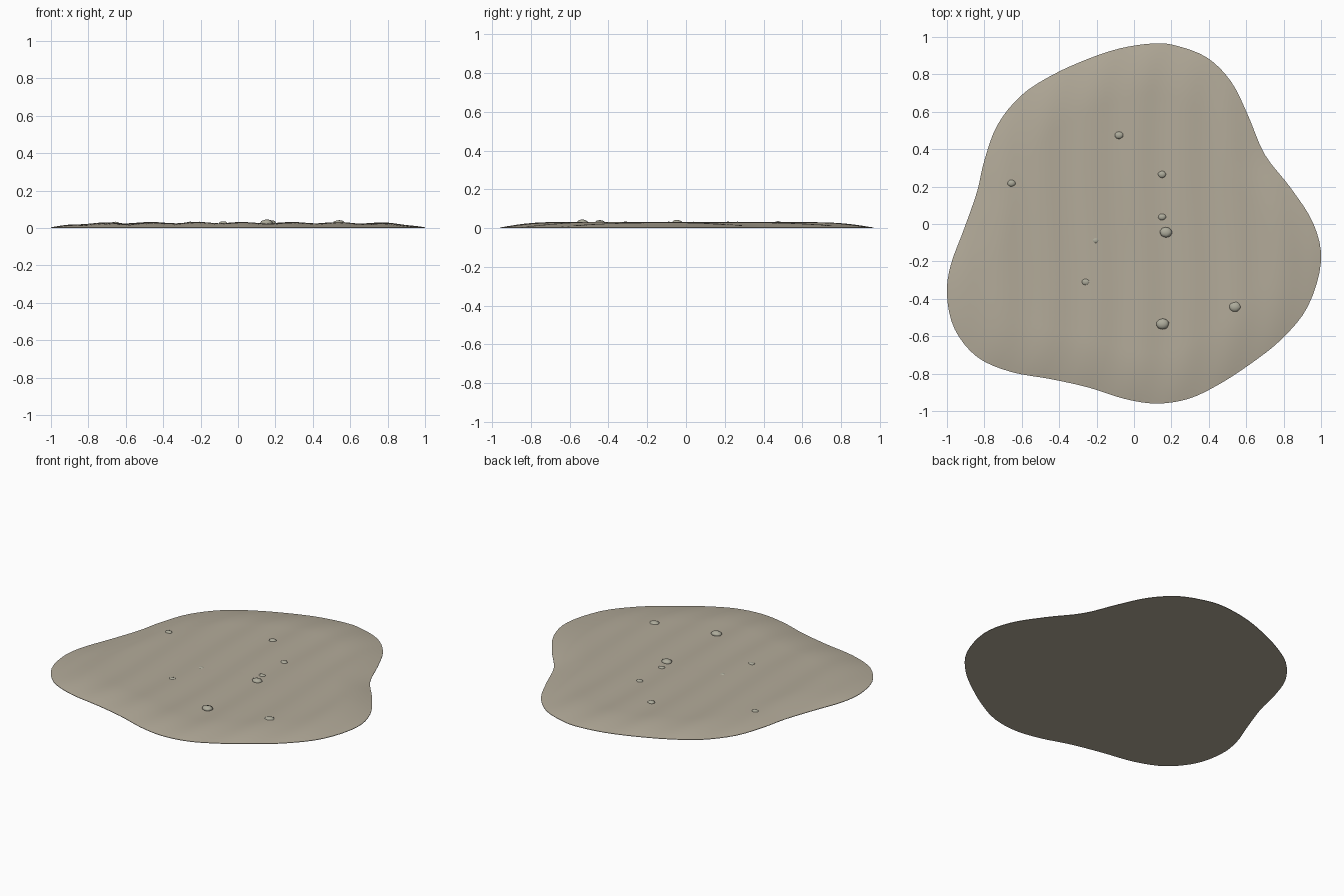
import bpy, bmesh, math, random
from mathutils import Vector

random.seed(4)
if "Cube" in bpy.data.objects:
    bpy.data.objects.remove(bpy.data.objects["Cube"])


def material(name, rgb):
    m = bpy.data.materials.new(name)
    m.use_nodes = True
    m.diffuse_color = (*rgb, 1)
    m.node_tree.nodes["Principled BSDF"].inputs["Base Color"].default_value = (*rgb, 1)
    return m


def finish(bm, name, mat, angle):
    bmesh.ops.recalc_face_normals(bm, faces=bm.faces)
    mesh = bpy.data.meshes.new(name)
    bm.to_mesh(mesh)
    bm.free()
    mesh.materials.append(mat)
    ob = bpy.data.objects.new(name, mesh)
    bpy.context.collection.objects.link(ob)
    bpy.ops.object.select_all(action='DESELECT')
    ob.select_set(True)
    bpy.context.view_layer.objects.active = ob
    bpy.ops.object.shade_smooth_by_angle(angle=math.radians(angle))
    return ob


sand = material("pale sand", (0.45, 0.405, 0.32))
stone = material("grey stone", (0.42, 0.41, 0.33))

# Shoreline control points, joined by a closed smooth curve
shore = [Vector(p) for p in (
    (1, -.2), (.96, 0), (.84, .19), (.7, .37), (.61, .58), (.52, .76), (.39, .89),
    (.22, .955), (.1, .965), (-.07, .94), (-.24, .885), (-.43, .8), (-.6, .69),
    (-.73, .53), (-.8, .34), (-.84, .17), (-.91, -.03), (-.98, -.22), (-1, -.38),
    (-.96, -.56), (-.84, -.71), (-.66, -.79), (-.44, -.83), (-.24, -.875),
    (-.05, -.935), (.12, -.96), (.29, -.935), (.45, -.86), (.62, -.75),
    (.79, -.615), (.93, -.44))]


def smooth_loop(pts, steps):
    out = []
    for i in range(len(pts)):
        a, b, c, d = (pts[(i + k) % len(pts)] for k in (-1, 0, 1, 2))
        for s in range(steps):
            t = s / steps
            out.append(b + (c - a) * t / 2 + (2 * a - 5 * b + 4 * c - d) * t * t / 2
                       + (3 * b - a - 3 * c + d) * t ** 3 / 2)
    return out


def ground_height(x, y, r):
    """Low mound with wind ripples that fade out at the shore."""
    rise = min(1, (1 - r) / .28)
    rise = rise * (2 - rise)
    ripple = math.cos(math.tau * (x - .03 + .015 * math.sin(4 * y)) / .25)
    return .003 + rise * (.024 + .0035 * ripple + .001 * math.sin(5 * y + 9 * x))


# Sand patch: concentric rings, a thin rim and a flat underside
outline = smooth_loop(shore, 4)
rings = 36
bm = bmesh.new()
centre = bm.verts.new((0, 0, ground_height(0, 0, 0)))
base = [bm.verts.new((p.x, p.y, 0)) for p in outline]
loops = [base]
for k in range(rings, 0, -1):
    r = k / rings
    loops.append([bm.verts.new((p.x * r, p.y * r, ground_height(p.x * r, p.y * r, r)))
                  for p in outline])
n = len(outline)
for low, high in zip(loops, loops[1:]):
    for i in range(n):
        j = (i + 1) % n
        bm.faces.new((low[i], low[j], high[j], high[i]))
for i in range(n):
    bm.faces.new((loops[-1][i], loops[-1][(i + 1) % n], centre))
bm.faces.new(base[::-1])
finish(bm, "sand_patch", sand, 40)

# Pebbles: x, y, radius, centre height
pebbles = ((-.08, .475, .024, .024), (-.655, .218, .023, .022), (.15, .265, .023, .022),
           (.15, .038, .022, .022), (.17, -.045, .033, .026), (-.205, -.088, .022, .022),
           (-.257, -.31, .024, .022), (.54, -.443, .034, .024), (.153, -.535, .034, .028))
for k, (x, y, r, z) in enumerate(pebbles):
    bm = bmesh.new()
    bmesh.ops.create_icosphere(bm, subdivisions=2, radius=1)
    for v in bm.verts:
        v.co *= random.uniform(.93, 1.05)
        v.co = Vector((x + v.co.x * r, y + v.co.y * r * .85, z + v.co.z * r * .5))
    finish(bm, f"pebble_{k + 1}", stone, 60)
